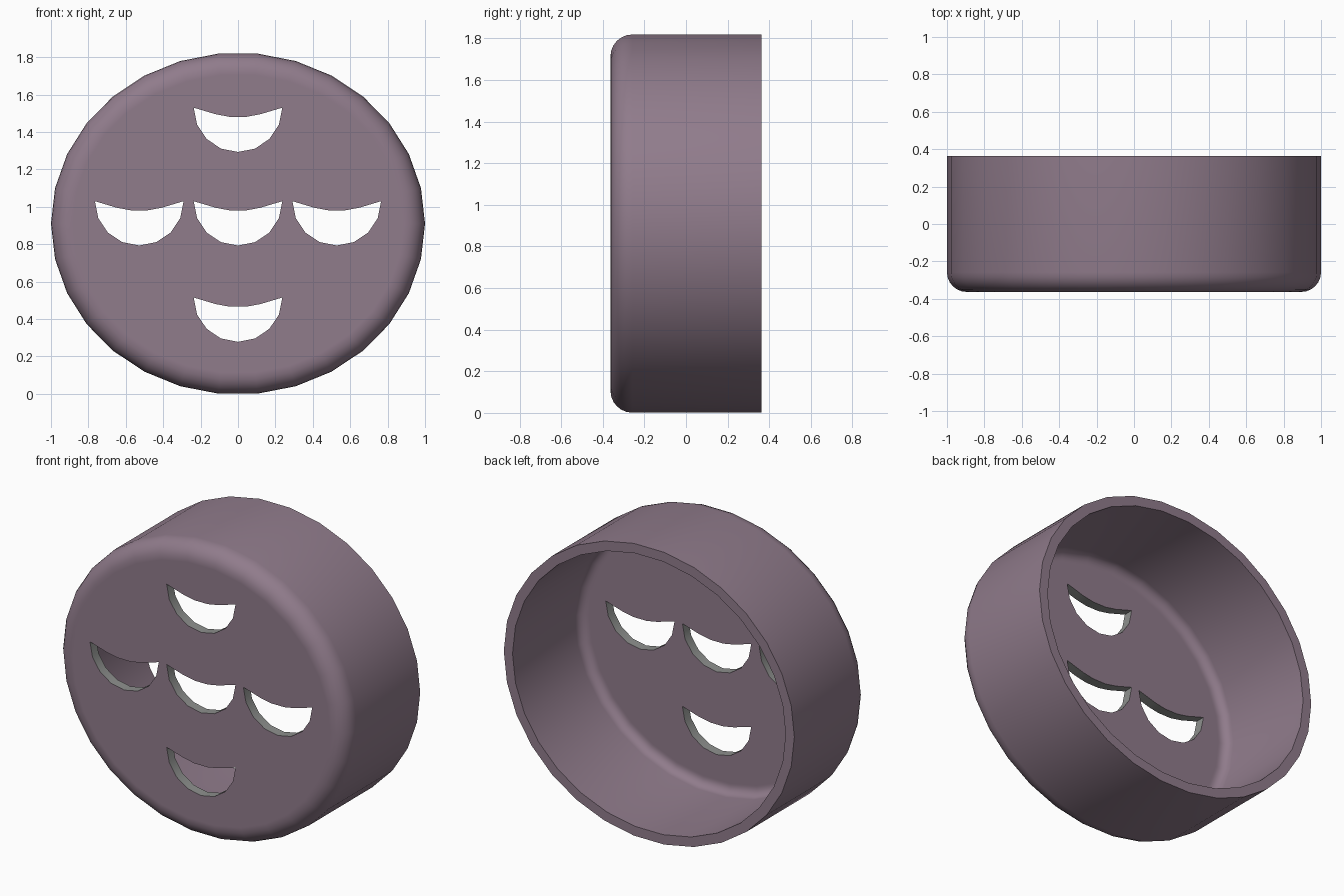
import bpy, bmesh
from math import sin, cos, pi

if "Cube" in bpy.data.objects:
    bpy.data.objects.remove(bpy.data.objects["Cube"])

SIDES, RX, RZ, CZ = 30, 1.0, 0.914, 0.91
FRONT, BACK, WALL = -0.363, 0.363, 0.06


def material(name, rgb):
    m = bpy.data.materials.new(name)
    m.diffuse_color = (*rgb, 1)
    m.use_nodes = True
    m.node_tree.nodes["Principled BSDF"].inputs["Base Color"].default_value = m.diffuse_color
    return m


def to_object(bm, name, mat):
    bmesh.ops.recalc_face_normals(bm, faces=bm.faces)
    me = bpy.data.meshes.new(name)
    bm.to_mesh(me)
    bm.free()
    me.materials.append(mat)
    ob = bpy.data.objects.new(name, me)
    bpy.context.collection.objects.link(ob)
    return ob


def fillet(inset, y, r, n=6):
    # quarter round from the flat disc out to the side wall, as (inset, y)
    pts = [(inset + r + 0.01, y)]
    for i in range(n + 1):
        a = pi / 2 * i / n
        pts.append((inset + r - r * sin(a), y + r - r * cos(a)))
    return pts


# Cup-shaped shell: outer skin, open back rim, inner skin
profile = fillet(0, FRONT, 0.105) + [(0, BACK), (WALL, BACK)]
profile += fillet(WALL, FRONT + WALL, 0.055)[::-1]
bm = bmesh.new()
rings = []
for d, y in profile:
    rings.append([bm.verts.new(((RX - d) * cos(2 * pi * k / SIDES), y,
                                CZ + (RZ - d) * sin(2 * pi * k / SIDES)))
                  for k in range(SIDES)])
for a, b in zip(rings, rings[1:]):
    for k in range(SIDES):
        j = (k + 1) % SIDES
        bm.faces.new((a[k], a[j], b[j], b[k]))
bm.faces.new(rings[0])
bm.faces.new(rings[-1])
shell = to_object(bm, "button_shell", material("mauve", (0.28, 0.20, 0.26)))

# Crescent cutters in a cross pattern
R = 0.237
crescent = [(-R * cos(pi * i / 8), -R * sin(pi * i / 8)) for i in range(9)]
crescent += [(0.12, -0.035), (0.045, -0.049), (-0.045, -0.049), (-0.12, -0.035)]
bm = bmesh.new()
for cx, cz in ((0, 1.53), (-0.528, 1.03), (0, 1.03), (0.528, 1.03), (0, 0.515)):
    lo, hi = [[bm.verts.new((cx + x, y, cz + z)) for x, z in crescent]
              for y in (FRONT - 0.1, FRONT + WALL + 0.1)]
    bm.faces.new(lo)
    bm.faces.new(hi)
    for k in range(len(lo)):
        bm.faces.new((lo[k - 1], lo[k], hi[k], hi[k - 1]))
cutter = to_object(bm, "hole_cutter", material("hole_grey", (0.27, 0.28, 0.27)))
cutter.hide_render = True

# Cut the holes, then smooth the rounded surfaces
mod = shell.modifiers.new("holes", 'BOOLEAN')
mod.operation, mod.object, mod.solver = 'DIFFERENCE', cutter, 'EXACT'
mod.material_mode = 'TRANSFER'
bpy.context.view_layer.objects.active = shell
bpy.ops.object.select_all(action='DESELECT')
shell.select_set(True)
bpy.ops.object.modifier_apply(modifier=mod.name)
bpy.data.objects.remove(cutter)
bpy.ops.object.shade_smooth_by_angle(angle=pi / 6)
